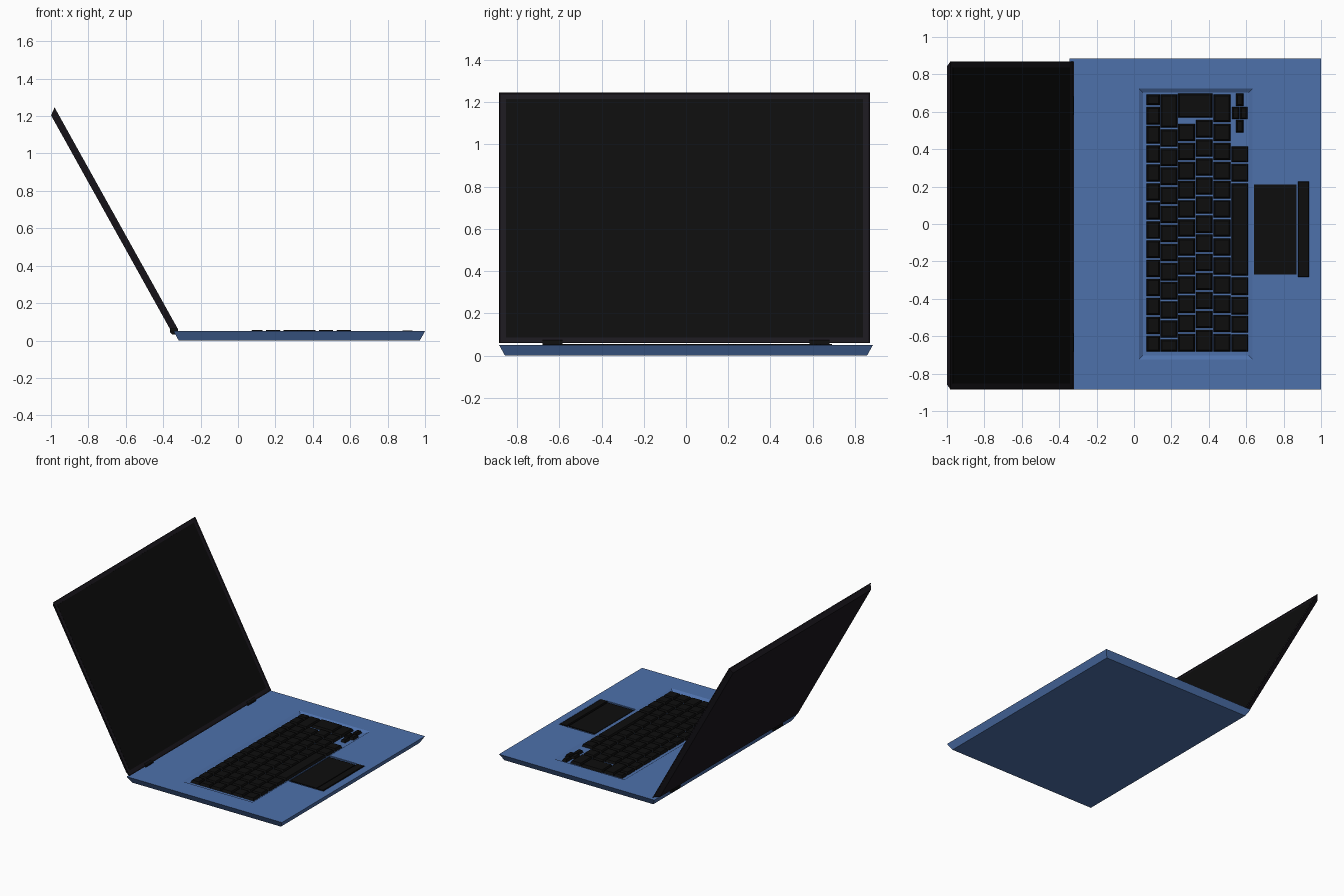
import bpy, bmesh, math
from mathutils import Matrix

if "Cube" in bpy.data.objects:
    bpy.data.objects.remove(bpy.data.objects["Cube"])


def material(name, r, g, b):
    m = bpy.data.materials.new(name)
    m.diffuse_color = (r, g, b, 1)
    m.use_nodes = True
    m.node_tree.nodes["Principled BSDF"].inputs["Base Color"].default_value = m.diffuse_color
    return m


BLUE = material("blue_body", 0.075, 0.165, 0.41)
BLACK = material("black", 0.004, 0.004, 0.004)
DARK = material("dark_lid", 0.011, 0.009, 0.013)


def frustum(bm, x0, x1, y0, y1, z0, z1, low=0.0, high=0.0):
    """Box whose bottom / top outlines are inset by low / high; returns the top face."""
    rings = []
    for z, i in ((z0, low), (z1, high)):
        rings.append([bm.verts.new(p) for p in (
            (x0 + i, y0 + i, z), (x1 - i, y0 + i, z), (x1 - i, y1 - i, z), (x0 + i, y1 - i, z))])
    b, t = rings
    bm.faces.new(b[::-1])
    top = bm.faces.new(t)
    for k in range(4):
        n = (k + 1) % 4
        bm.faces.new((b[k], b[n], t[n], t[k]))
    return top


def finish(bm, name, mat=None):
    me = bpy.data.meshes.new(name)
    bm.normal_update()
    bm.to_mesh(me)
    bm.free()
    ob = bpy.data.objects.new(name, me)
    bpy.context.collection.objects.link(ob)
    if mat:
        me.materials.append(mat)
    return ob


def block(name, mat, *dims, **insets):
    bm = bmesh.new()
    frustum(bm, *dims, **insets)
    return finish(bm, name, mat)


# Base with tapered underside and two shallow recesses
base = block("base", BLUE, -0.345, 1.0, -0.885, 0.885, 0, 0.05, low=0.028)
cutters = [
    block("keyboard_cutter", BLUE, 0.025, 0.635, -0.725, 0.725, 0.036, 0.0505, low=0.022),
    block("touchpad_cutter", BLUE, 0.6365, 0.94, -0.287, 0.23, 0.042, 0.06),
]
for c in cutters:
    mod = base.modifiers.new(c.name, 'BOOLEAN')
    mod.operation = 'DIFFERENCE'
    mod.solver = 'EXACT'
    mod.object = c
    c.hide_render = True
    c.hide_set(True)

# Keyboard rows: x range, then key boundaries along y from right to left
PITCH = 0.102


def steps(first, start, end=-0.686):
    edges = list(first)
    y = start
    while y > end + 0.04:
        edges.append(y)
        y -= PITCH
    return edges + [end]


rows = [
    (0.066, 0.139, steps([0.698], 0.63)),
    (0.142, 0.233, steps([0.698], 0.51)),
    (0.236, 0.327, steps([], 0.54)),
    (0.330, 0.421, steps([], 0.56)),
    (0.425, 0.516, steps([0.698], 0.54)),
    (0.520, 0.611, [0.42, 0.325, 0.222, -0.28, -0.385, -0.488, -0.585, -0.686]),
]
bm = bmesh.new()


def key(x0, x1, y0, y1):
    frustum(bm, x0, x1, y0, y1, 0.0355, 0.055, high=0.008)


for x0, x1, edges in rows:
    for a, b in zip(edges, edges[1:]):
        key(x0, x1, b + 0.005, a - 0.005)
key(0.236, 0.421, 0.568, 0.698)                 # tall key spanning two rows
for x, y in ((0.545, 0.63), (0.545, 0.49), (0.523, 0.56), (0.567, 0.56)):
    key(x, x + 0.041, y, y + 0.067)             # arrow cluster
finish(bm, "keys", BLACK)

# Touchpad and its button bar
block("touchpad", BLACK, 0.642, 0.868, -0.27, 0.21, 0.0415, 0.049)
block("touchpad_button", BLACK, 0.876, 0.936, -0.284, 0.227, 0.0415, 0.054, high=0.003)

# Lid, laid out flat with its top edge at the origin, then tilted
tilt = Matrix.Translation((-0.98, 0, 1.245)) @ Matrix.Rotation(math.radians(60.9), 4, 'Y')
bm = bmesh.new()
front = frustum(bm, 0, 1.356, -0.885, 0.87, -0.037, 0, low=0.026)
bmesh.ops.inset_region(bm, faces=[front], thickness=0.03)
bmesh.ops.inset_region(bm, faces=[front], thickness=0.003, depth=-0.006)
lid = finish(bm, "lid", DARK)
screen = block("screen", BLACK, 0.033, 1.323, -0.852, 0.837, -0.012, -0.005)
for ob in (lid, screen):
    ob.matrix_world = tilt

# Hinge barrels
for side in (-1, 1):
    bm = bmesh.new()
    bmesh.ops.create_cone(bm, cap_ends=True, segments=16, radius1=0.022, radius2=0.022, depth=0.095,
                          matrix=Matrix.Translation((-0.343, side * 0.633, 0.053))
                          @ Matrix.Rotation(math.pi / 2, 4, 'X'))
    hinge = finish(bm, "hinge_right" if side > 0 else "hinge_left", BLACK)
    bpy.context.view_layer.objects.active = hinge
    bpy.ops.object.select_all(action='DESELECT')
    hinge.select_set(True)
    bpy.ops.object.shade_smooth_by_angle()
